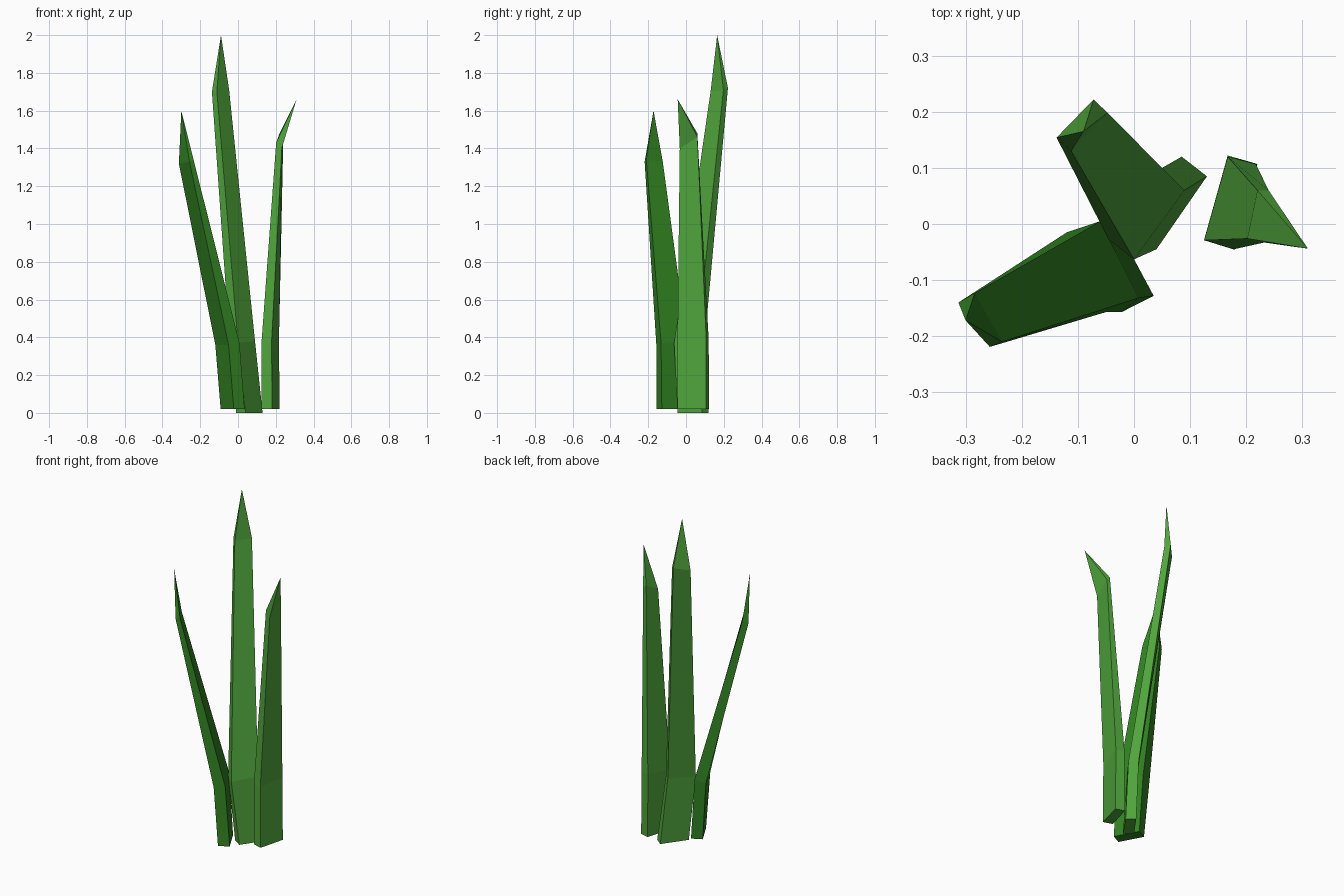
import bpy, bmesh


def material(name, rgb):
    m = bpy.data.materials.new(name)
    m.diffuse_color = (*rgb, 1)
    return m


leaf_green = material("leaf green", (0.08, 0.376, 0.045))
deep_green = material("deep green", (0.031, 0.223, 0.016))


def blade(name, mat, rings, tip):
    """Four-sided grass blade: stacked quad rings closed by a point."""
    bm = bmesh.new()
    loops = [[bm.verts.new(p) for p in ring] for ring in rings]
    top = bm.verts.new(tip)
    bm.faces.new(loops[0])
    for lo, hi in zip(loops, loops[1:]):
        for i in range(4):
            j = (i + 1) % 4
            bm.faces.new((lo[i], lo[j], hi[j], hi[i]))
    for i in range(4):
        bm.faces.new((loops[-1][i], loops[-1][(i + 1) % 4], top))
    bmesh.ops.recalc_face_normals(bm, faces=bm.faces)
    me = bpy.data.meshes.new(name)
    bm.to_mesh(me)
    bm.free()
    me.materials.append(mat)
    ob = bpy.data.objects.new(name, me)
    bpy.context.collection.objects.link(ob)


# Ring order: two inner corners, then two outer corners
# Tall middle blade
blade("middle_blade", leaf_green, [
    [(0.04, -0.045, 0), (0.13, 0.085, 0), (0.085, 0.12, 0), (-0.01, -0.012, 0)],
    [(0.0, -0.063, 0.37), (0.09, 0.06, 0.38), (0.05, 0.1, 0.39), (-0.045, -0.028, 0.38)],
    [(-0.112, 0.13, 1.70), (-0.047, 0.198, 1.71), (-0.072, 0.222, 1.72), (-0.138, 0.154, 1.70)],
], (-0.09, 0.165, 2.0))

# Left blade, leaning outward
blade("left_blade", deep_green, [
    [(0.035, -0.128, 0.02), (-0.035, 0.003, 0.02), (-0.092, -0.026, 0.02), (-0.022, -0.157, 0.02)],
    [(0.008, -0.132, 0.37), (-0.06, 0.005, 0.38), (-0.12, -0.015, 0.36), (-0.05, -0.157, 0.36)],
    [(-0.235, -0.21, 1.34), (-0.284, -0.123, 1.33), (-0.313, -0.14, 1.32), (-0.257, -0.219, 1.33)],
], (-0.30, -0.172, 1.6))

# Right blade with bent tip
blade("right_blade", leaf_green, [
    [(0.125, -0.028, 0.02), (0.167, 0.122, 0.02), (0.22, 0.107, 0.02), (0.18, -0.046, 0.02)],
    [(0.125, -0.029, 0.38), (0.167, 0.12, 0.39), (0.217, 0.107, 0.39), (0.178, -0.045, 0.38)],
    [(0.202, -0.026, 1.43), (0.22, 0.06, 1.48), (0.24, 0.06, 1.46), (0.232, -0.033, 1.40)],
], (0.31, -0.044, 1.66))
